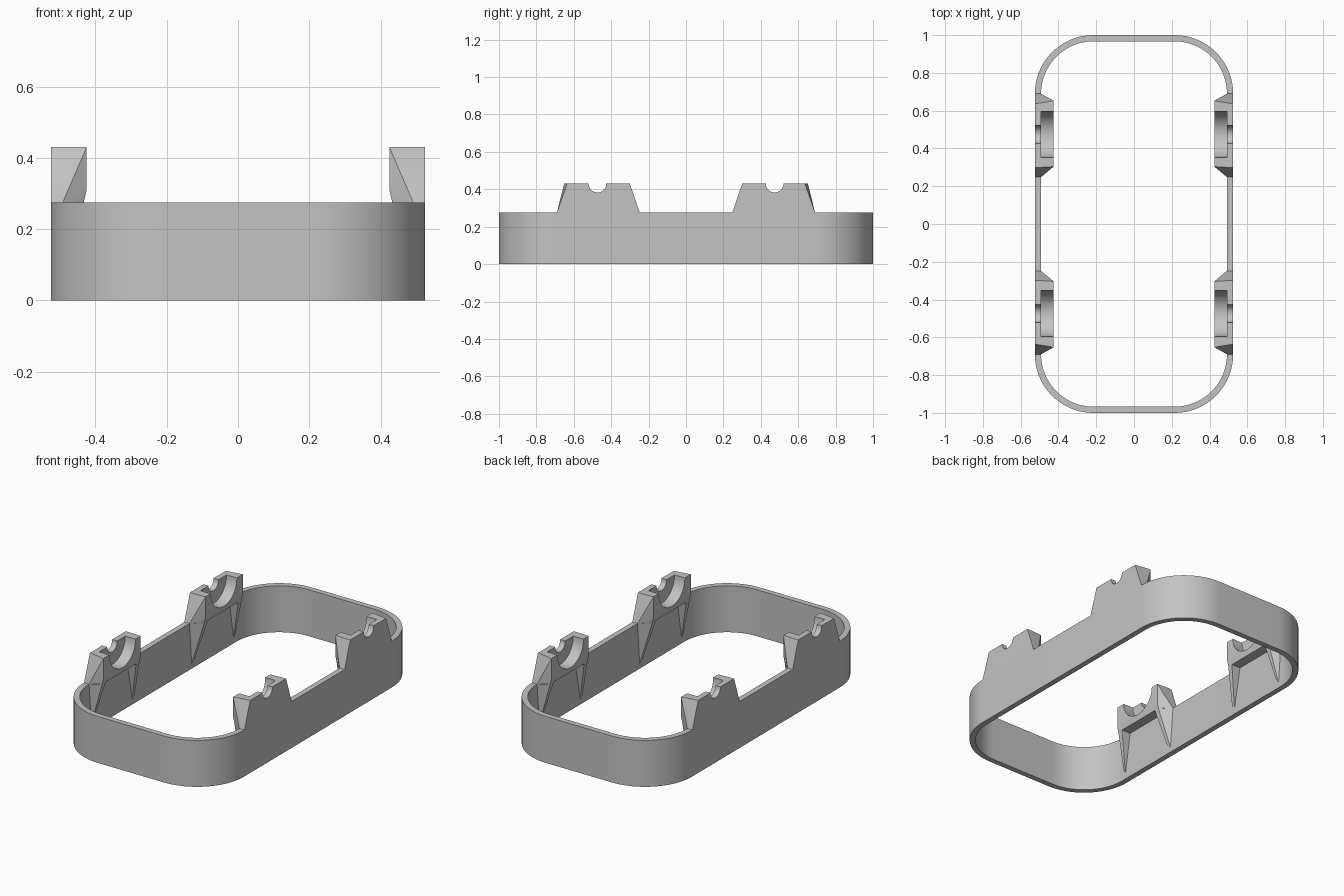
import bpy, bmesh, math
from mathutils import Matrix

cube = bpy.data.objects.get("Cube")
if cube:
    bpy.data.objects.remove(cube, do_unlink=True)

HALF_X, HALF_Y, WALL, RADIUS = 0.525, 1.0, 0.033, 0.31
RIM, TOP = 0.275, 0.43            # ring height and bracket height
INNER = HALF_X - WALL
BORE_Y = 0.474

grey = bpy.data.materials.new("plain grey")
grey.use_nodes = True
grey.diffuse_color = (0.55, 0.55, 0.55, 1)
grey.node_tree.nodes["Principled BSDF"].inputs["Base Color"].default_value = (0.55, 0.55, 0.55, 1)


def make(name, bm):
    bmesh.ops.recalc_face_normals(bm, faces=bm.faces[:])
    mesh = bpy.data.meshes.new(name)
    bm.to_mesh(mesh)
    bm.free()
    mesh.materials.append(grey)
    obj = bpy.data.objects.new(name, mesh)
    bpy.context.collection.objects.link(obj)
    return obj


def add_hull(bm, points):
    verts = [bm.verts.new(p) for p in points]
    res = bmesh.ops.convex_hull(bm, input=verts)
    unused = [v for v in res["geom_interior"] if isinstance(v, bmesh.types.BMVert)]
    bmesh.ops.delete(bm, geom=unused, context="VERTS")


def cutter(name, radius, x0, x1):
    bm = bmesh.new()
    place = Matrix.Translation(((x0 + x1) / 2, BORE_Y, TOP)) @ Matrix.Rotation(math.pi / 2, 4, "Y")
    bmesh.ops.create_cone(bm, cap_ends=True, segments=64, radius1=radius,
                          radius2=radius, depth=x1 - x0, matrix=place)
    obj = make(name, bm)
    obj.hide_render = True
    obj.hide_set(True)
    return obj


def finish(obj, mirrored=True):
    if mirrored:
        mod = obj.modifiers.new("mirror", "MIRROR")
        mod.use_axis = (True, True, False)
        mod.use_mirror_merge = False
    bpy.ops.object.select_all(action="DESELECT")
    obj.select_set(True)
    bpy.context.view_layer.objects.active = obj
    for mod in list(obj.modifiers):
        bpy.ops.object.modifier_apply(modifier=mod.name)
    bpy.ops.object.shade_smooth_by_angle(angle=math.radians(25))


# Ring wall: rounded rectangle loops for outside and inside
def outline(inset, steps=20):
    r = RADIUS - inset
    pts = []
    for quarter, (sx, sy) in enumerate([(1, 1), (-1, 1), (-1, -1), (1, -1)]):
        for i in range(steps + 1):
            a = (quarter + i / steps) * math.pi / 2
            pts.append((sx * (HALF_X - RADIUS) + r * math.cos(a),
                        sy * (HALF_Y - RADIUS) + r * math.sin(a)))
    return pts


bm = bmesh.new()
loops = [[bm.verts.new((x, y, z)) for x, y in outline(inset)]
         for inset, z in [(0, 0), (0, RIM), (WALL, RIM), (WALL, 0)]]
for k in range(4):
    a, b = loops[k], loops[(k + 1) % 4]
    for i in range(len(a)):
        j = (i + 1) % len(a)
        bm.faces.new((a[i], a[j], b[j], b[i]))
finish(make("ring_wall", bm), mirrored=False)

# Bearing brackets: tapered block with a round pocket and a shaft notch
bm = bmesh.new()
block = [(x, y, z) for x in (HALF_X, INNER)
         for y, z in [(0.69, RIM), (0.636, TOP), (0.3, TOP), (0.248, RIM)]]
block += [(x, y, z) for y in (0.652, 0.304)
          for x, z in [(0.425, TOP), (0.425, 0.31), (0.433, RIM)]]
add_hull(bm, block)
brackets = make("bearing_brackets", bm)
for tool in (cutter("pocket_cutter", 0.122, 0.35, INNER),
             cutter("notch_cutter", 0.047, 0.35, 0.6)):
    mod = brackets.modifiers.new(tool.name, "BOOLEAN")
    mod.operation = "DIFFERENCE"
    mod.solver = "EXACT"
    mod.object = tool
finish(brackets)

# Tapered ribs under both ends of each bracket
bm = bmesh.new()
for outer, tip, face, pocket in [(0.69, 0.67, 0.652, 0.62), (0.248, 0.27, 0.304, 0.335)]:
    add_hull(bm, [(0.505, outer, RIM - 0.001), (INNER, outer, RIM - 0.001),
                  (0.433, face, RIM), (0.433, pocket, RIM), (0.505, pocket, RIM),
                  (INNER, tip, 0.03), (INNER, (tip + face) / 2, 0.03), (0.505, tip, 0.03)])
finish(make("support_ribs", bm))
